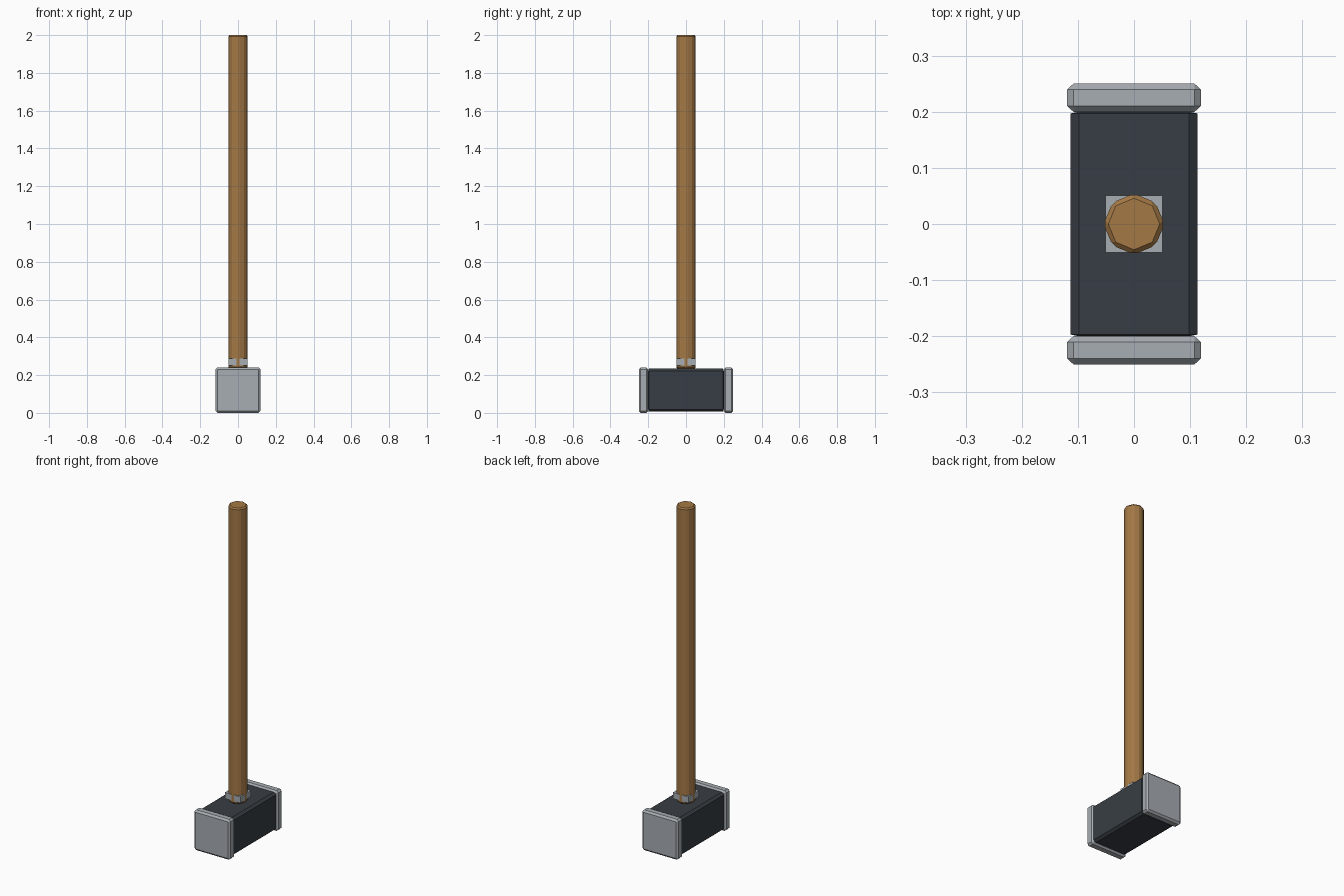
import bpy, bmesh
from mathutils import Vector, Matrix

cube = bpy.data.objects.get("Cube")
if cube:
    bpy.data.objects.remove(cube, do_unlink=True)


def material(name, colour):
    m = bpy.data.materials.new(name)
    m.use_nodes = True
    m.diffuse_color = (*colour, 1)
    shader = next(n for n in m.node_tree.nodes if n.type == 'BSDF_PRINCIPLED')
    shader.inputs["Base Color"].default_value = (*colour, 1)
    return m


def add_object(name, bm, mat):
    mesh = bpy.data.meshes.new(name)
    bmesh.ops.recalc_face_normals(bm, faces=bm.faces)
    bm.to_mesh(mesh)
    bm.free()
    mesh.materials.append(mat)
    obj = bpy.data.objects.new(name, mesh)
    bpy.context.collection.objects.link(obj)
    return obj


def chamfer_all(bm, width):
    bmesh.ops.bevel(bm, geom=bm.edges[:], offset=width, offset_type='OFFSET',
                    segments=1, profile=0.5, affect='EDGES')


def box(name, low, high, mat, chamfer=None):
    """Box between two corners, with a chamfer width for each axis."""
    low, high = Vector(low), Vector(high)
    unit = Vector(chamfer or (1, 1, 1))
    size = high - low
    bm = bmesh.new()
    bmesh.ops.create_cube(bm, size=1)
    bmesh.ops.scale(bm, vec=[s / u for s, u in zip(size, unit)], verts=bm.verts)
    if chamfer:
        chamfer_all(bm, 1)
    bmesh.ops.scale(bm, vec=unit, verts=bm.verts)
    bmesh.ops.translate(bm, vec=(low + high) / 2, verts=bm.verts)
    return add_object(name, bm, mat)


wood = material("brown wood", (0.37, 0.19, 0.06))
iron = material("dark iron", (0.039, 0.048, 0.058))
steel = material("light steel", (0.39, 0.42, 0.45))

# Hammer head: dark block with a steel plate on each end
box("head_block", (-0.113, -0.2, 0.007), (0.113, 0.2, 0.234), iron,
    (0.015, 0.003, 0.012))
for name, y in (("front_plate", -0.225), ("back_plate", 0.225)):
    box(name, (-0.119, y - 0.025, 0), (0.119, y + 0.025, 0.241), steel,
        (0.011, 0.01, 0.011))

# Square collar around the handle
box("collar", (-0.051, -0.051, 0.25), (0.051, 0.051, 0.287), steel)

# Eight-sided handle with every edge chamfered
bottom, top = 0.234, 2.0
bm = bmesh.new()
bmesh.ops.create_cone(bm, cap_ends=True, segments=8, radius1=0.0543,
                      radius2=0.0543, depth=top - bottom,
                      matrix=Matrix.Translation((0, 0, (top + bottom) / 2)))
chamfer_all(bm, 0.0078)
add_object("handle", bm, wood)
